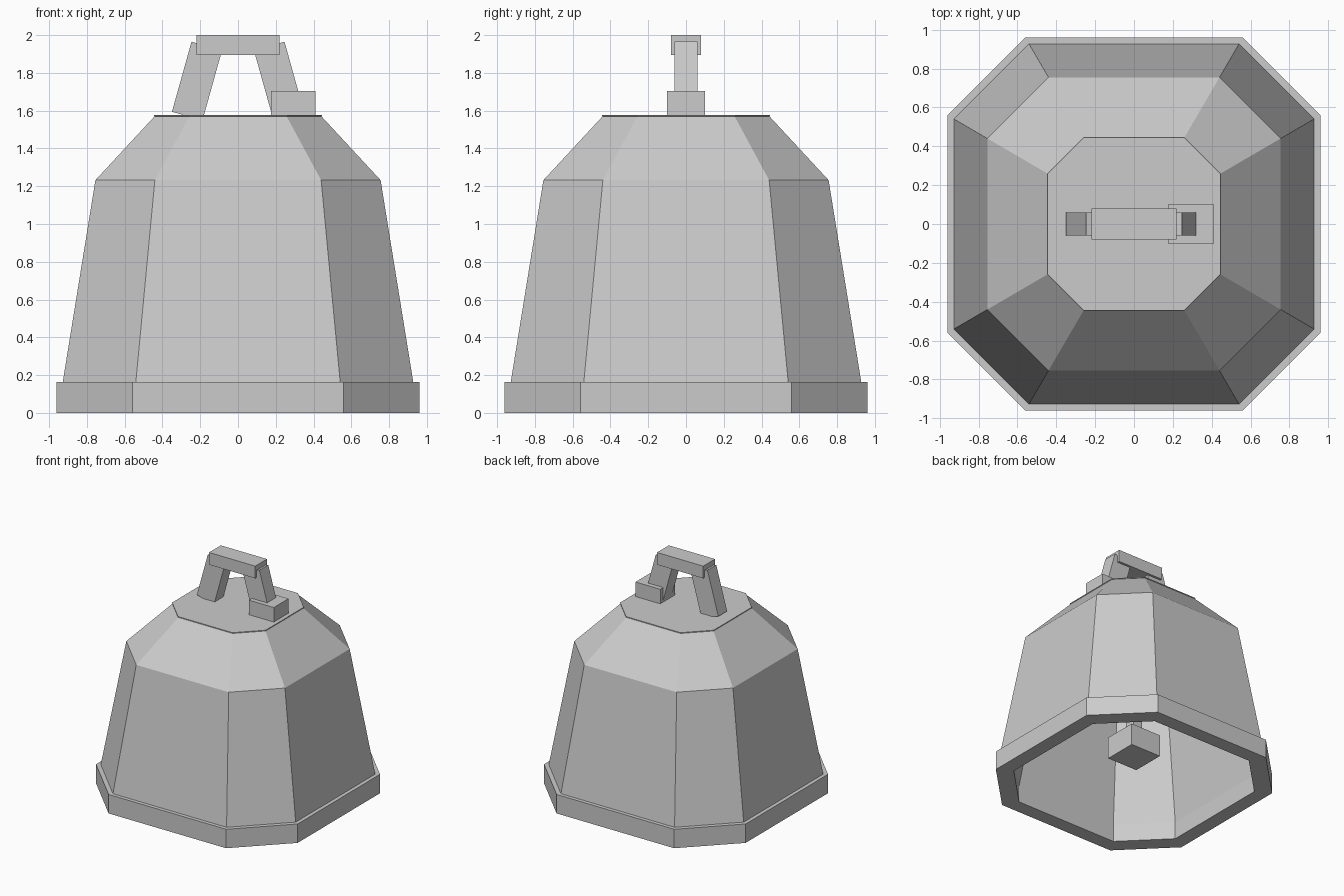
import bpy, math

if "Cube" in bpy.data.objects:
    bpy.data.objects.remove(bpy.data.objects["Cube"])

CUT = 0.583  # corner position as a share of the half width


def octagon(r, z):
    c = r * CUT
    pts = [(r, -c), (r, c), (c, r), (-c, r), (-r, c), (-r, -c), (-c, -r), (c, -r)]
    return [(x, y, z) for x, y in pts]


def loft(name, profile, closed=False):
    """Stack octagons (half width, z); closed joins last ring to first, else caps."""
    verts, faces = [], []
    for r, z in profile:
        verts += octagon(r, z)
    n = len(profile)
    for k in range(n if closed else n - 1):
        a, b = k * 8, ((k + 1) % n) * 8
        for i in range(8):
            j = (i + 1) % 8
            faces.append((a + i, a + j, b + j, b + i))
    if not closed:
        faces.append(tuple(range(7, -1, -1)))
        faces.append(tuple(range((n - 1) * 8, n * 8)))
    mesh = bpy.data.meshes.new(name)
    mesh.from_pydata(verts, [], faces)
    obj = bpy.data.objects.new(name, mesh)
    bpy.context.collection.objects.link(obj)
    return obj


def box(name, center, size, tilt=0):
    bpy.ops.mesh.primitive_cube_add(size=1, location=center, rotation=(0, math.radians(tilt), 0))
    obj = bpy.context.object
    obj.name = name
    obj.scale = size
    return obj


# Hollow bell: outer wall up, over the crown, and inner wall back down
loft("bell_body", [(0.835, 0.15), (0.93, 0.15), (0.755, 1.232), (0.44, 1.572),
                   (0.38, 1.50), (0.67, 1.19)], closed=True)

# Lip ring around the mouth
loft("lip_ring", [(0.835, 0), (0.96, 0), (0.96, 0.163), (0.835, 0.163)], closed=True)

# Crown plate closing the top
loft("crown_plate", [(0.38, 1.50), (0.435, 1.568), (0.445, 1.571), (0.445, 1.578)])

# Handle: two leaning legs and a crossbar
for side, label in ((-1, "left"), (1, "right")):
    box("handle_leg_" + label, (side * 0.217, 0, 1.757), (0.168, 0.12, 0.385), -side * 15.6)
box("handle_bar", (0, 0, 1.948), (0.44, 0.16, 0.105))

# Block at the foot of the right leg
box("handle_block", (0.293, 0, 1.638), (0.236, 0.20, 0.13))

# Clapper hanging inside
box("clapper_rod", (0, 0, 0.95), (0.09, 0.09, 1.12))
box("clapper_weight", (0, 0, 0.315), (0.29, 0.29, 0.19))
